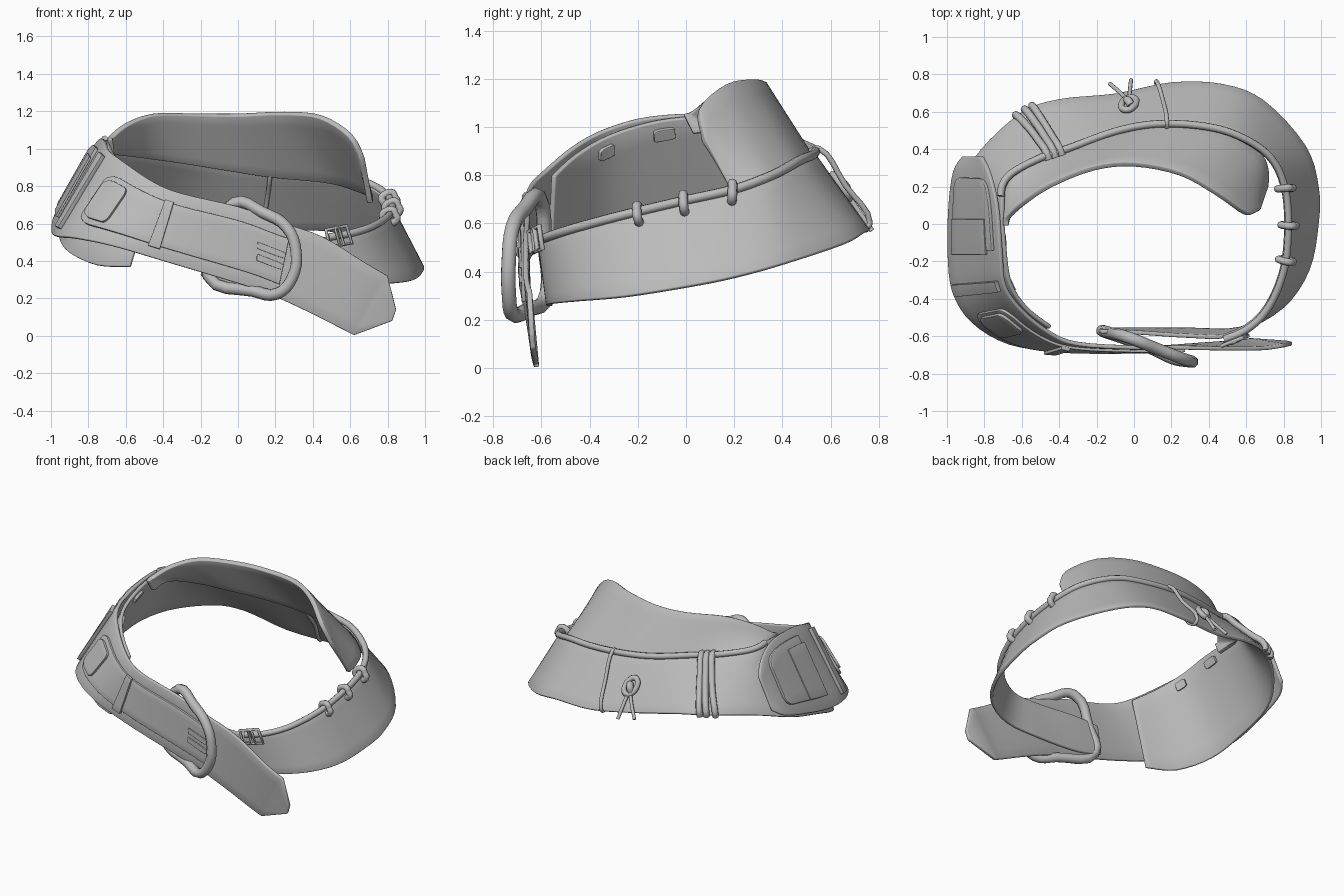
import bpy, bmesh, math
from mathutils import Vector as V

if "Cube" in bpy.data.objects:
    bpy.data.objects.remove(bpy.data.objects["Cube"])

leather = bpy.data.materials.new("grey_leather")
leather.diffuse_color = (0.5, 0.5, 0.5, 1)
leather.use_nodes = True
leather.node_tree.nodes["Principled BSDF"].inputs["Base Color"].default_value = leather.diffuse_color

# Cross-section stations: lower edge xyz, upper edge xyz
BAND = [(-.20, -.575, .32, -.18, -.585, .52), (0, -.575, .27, 0, -.59, .53),
        (.30, -.575, .255, .30, -.61, .52), (.57, -.57, .265, .50, -.605, .53),
        (.80, -.45, .28, .68, -.49, .57), (.94, -.25, .30, .79, -.27, .63),
        (.99, 0, .34, .82, -.02, .69), (.99, .20, .38, .80, .20, .74),
        (.92, .42, .44, .72, .36, .80), (.70, .66, .52, .55, .47, .86),
        (.48, .75, .57, .36, .52, .88), (.20, .76, .575, .12, .53, .90),
        (-.10, .70, .61, -.10, .49, .92), (-.40, .67, .675, -.35, .40, .96),
        (-.60, .60, .69, -.52, .34, .99), (-.82, .40, .67, -.68, .24, 1.03),
        (-.95, .18, .61, -.71, .10, 1.05), (-.96, -.10, .53, -.70, -.12, 1.03),
        (-.91, -.32, .45, -.67, -.32, .97), (-.76, -.49, .38, -.58, -.46, .89),
        (-.58, -.58, .37, -.45, -.56, .80)]
STRAP = [(-.91, .36, .71, -.81, .36, .92), (-.96, .28, .66, -.77, .27, 1.0),
         (-.985, .10, .61, -.73, .10, 1.05), (-.99, -.15, .55, -.71, -.15, 1.04),
         (-.965, -.36, .53, -.69, -.33, .99), (-.865, -.52, .52, -.60, -.46, .92),
         (-.67, -.635, .48, -.45, -.58, .82), (-.40, -.67, .40, -.30, -.64, .76),
         (0, -.67, .28, 0, -.66, .69), (.15, -.66, .23, .22, -.66, .61),
         (.35, -.645, .14, .45, -.665, .53), (.55, -.63, .04, .68, -.665, .39),
         (.62, -.62, .004, .80, -.65, .32)]
FLAP = [(.72, .20, .71, .68, .08, .95), (.72, .30, .75, .61, .06, 1.08),
        (.67, .39, .78, .45, .17, 1.18), (.50, .49, .83, .25, .28, 1.20),
        (.18, .54, .86, 0, .33, 1.19), (-.10, .49, .90, -.22, .31, 1.19),
        (-.35, .40, .94, -.45, .22, 1.19), (-.53, .33, .97, -.60, .12, 1.14),
        (-.68, .22, .99, -.69, .03, 1.07), (-.69, .03, .97, -.70, -.01, 1.05)]


def station(table, u):
    """Smooth interpolation between stations."""
    n = len(table) - 1
    i = max(0, min(int(u), n - 1))
    t = u - i
    a, b, c, d = (table[max(0, min(n, i + k))] for k in (-1, 0, 1, 2))
    p = [.5 * (2*b[k] + (c[k]-a[k])*t + (2*a[k]-5*b[k]+4*c[k]-d[k])*t*t
               + (3*b[k]-a[k]-3*c[k]+d[k])*t**3) for k in range(6)]
    return V(p[:3]), V(p[3:])


def on(table, u, v, off=0):
    """Point on a lofted surface, pushed outward by off."""
    lo, hi = station(table, u)
    n = len(table) - 1
    a, b = station(table, max(0, u - .1)), station(table, min(n, u + .1))
    tan = b[0].lerp(b[1], v) - a[0].lerp(a[1], v)
    return lo.lerp(hi, v) + tan.cross(hi - lo).normalized() * off


def finish(ob, angle=40):
    ob.data.materials.clear()
    ob.data.materials.append(leather)
    bpy.ops.object.select_all(action='DESELECT')
    ob.select_set(True)
    bpy.context.view_layer.objects.active = ob
    bpy.ops.object.shade_smooth_by_angle(angle=math.radians(angle))


def sheet(name, cols, thick, offset, bevel=.006):
    """Thick sheet from columns of points."""
    bm = bmesh.new()
    grid = [[bm.verts.new(p) for p in col] for col in cols]
    for g, h in zip(grid, grid[1:]):
        for j in range(len(g) - 1):
            bm.faces.new((g[j], h[j], h[j+1], g[j+1]))
    me = bpy.data.meshes.new(name)
    bm.to_mesh(me)
    bm.free()
    ob = bpy.data.objects.new(name, me)
    bpy.context.collection.objects.link(ob)
    s = ob.modifiers.new("thickness", 'SOLIDIFY')
    s.thickness, s.offset = thick, offset
    b = ob.modifiers.new("edge", 'BEVEL')
    b.width, b.segments, b.limit_method = bevel, 2, 'ANGLE'
    b.angle_limit = math.radians(50)
    finish(ob)


def patch(name, table, u0, u1, v0, v1, off, thick, r0=0, r1=0, n=14):
    """Plate lying on a surface; r0/r1 round its two ends (in u)."""
    cols = []
    for i in range(n + 1):
        u = u0 + (u1 - u0) * (.5 - .5 * math.cos(math.pi * i / n))
        k = 1
        for r, d in ((r0, u - u0), (r1, u1 - u)):
            if r and d < r:
                k *= .6 + .4 * math.sqrt(max(0, 1 - (1 - d / r)**2))
        m, h = (v0 + v1) / 2, (v1 - v0) / 2 * k
        cols.append([on(table, u, m + h * (j / 3 - 1), off) for j in range(7)])
    sheet(name, cols, thick, 1)


def tube(name, pts, r, closed=False, smooth=True):
    cu = bpy.data.curves.new(name, 'CURVE')
    cu.dimensions, cu.bevel_depth, cu.bevel_resolution = '3D', r, 2
    cu.use_fill_caps, cu.resolution_u = True, 4
    if smooth:
        sp = cu.splines.new('BEZIER')
        sp.bezier_points.add(len(pts) - 1)
        for q, p in zip(sp.bezier_points, pts):
            q.co, q.handle_left_type, q.handle_right_type = p, 'AUTO', 'AUTO'
    else:
        sp = cu.splines.new('POLY')
        sp.points.add(len(pts) - 1)
        for q, p in zip(sp.points, pts):
            q.co = (*p, 1)
    sp.use_cyclic_u = closed
    ob = bpy.data.objects.new(name, cu)
    bpy.context.collection.objects.link(ob)
    bpy.ops.object.select_all(action='DESELECT')
    ob.select_set(True)
    bpy.context.view_layer.objects.active = ob
    bpy.ops.object.convert(target='MESH')
    finish(bpy.context.object, 60)


def wrap(name, u, v0, v1, r, gap=.03, slant=0):
    """Cord loop passing around the band."""
    path = [(v0, gap), ((v0+v1)/2, gap), (v1, gap), (v1 + .03, 0),
            (v1, -gap), ((v0+v1)/2, -gap), (v0, -gap), (v0 - .03, 0)]
    tube(name, [on(BAND, u + slant * v, v, o) for v, o in path], r, True)


def loft(table, steps=4, rows=6):
    n = (len(table) - 1) * steps
    return [[on(table, i / steps, j / rows) for j in range(rows + 1)] for i in range(n + 1)]


# Main body sheets
sheet("main_band", loft(BAND), .022, -1)
sheet("back_flap", loft(FLAP), .03, -1)
tip_lo, tip_hi = V((.825, -.635, .08)), V((.845, -.64, .14))
sheet("front_strap", loft(STRAP) + [[tip_lo.lerp(tip_hi, j / 6) for j in range(7)]], .022, 0)

# Layers on the strap
patch("strap_overlay", STRAP, 4.75, 9.3, .18, .82, .005, .02, r0=.5, n=30)
patch("overlay_pad", STRAP, 4.85, 5.6, .25, .75, .02, .02, r0=.35, r1=.1)
patch("side_panel", STRAP, 1.2, 2.95, .15, .9, .008, .02, r0=.3)
patch("side_panel_flap", STRAP, 2.3, 3.05, .15, .8, .022, .012)
patch("side_loop", STRAP, 3.8, 4.12, .08, .93, .012, .022)
patch("front_loop", STRAP, 6.68, 6.9, .14, .84, .02, .02)
for k, v in enumerate((.42, .58)):
    patch(f"buckle_prong_{k}", STRAP, 8.5, 9.3, v - .045, v + .045, .022, .012, r1=.2)

# Large buckle ring, its bar runs behind the strap
tube("large_buckle", [V(p) for p in (
    (-.02, -.61, .71), (.13, -.67, .66), (.26, -.72, .58), (.31, -.735, .45),
    (.29, -.735, .31), (.21, -.72, .225), (.08, -.66, .24), (-.16, -.575, .32),
    (-.12, -.585, .5))], .032, True)

# Cord along the upper rim
tube("rim_cord", [on(BAND, 2.9 + i * .4, 1, .006) for i in range(33)], .02)

# Small buckle on the cord
for name, ua, ub in (("small_buckle", 2.85, 3.4), ("small_buckle_bar", 3.1, 3.2)):
    tube(name, [on(BAND, u, v, .035) for u, v in
                ((ua, .82), (ub, .82), (ub, 1.16), (ua, 1.16))], .011, True, False)

# Cord keepers on the right side
for k, u in enumerate((5.3, 6.05, 6.95)):
    wrap(f"cord_keeper_{k}", u, .9, 1.03, .02, .033)

# Cord windings on the outer back, thin loop around the band
for k, u in enumerate((13.72, 13.92, 14.14)):
    path = [(-.02, -.01), (.04, .018), (.35, .018), (.7, .018), (.98, .018), (1.05, -.01)]
    tube(f"back_winding_{k}", [on(BAND, u - .5 * v, v, o) for v, o in path], .021)
wrap("thin_back_loop", 11.27, .03, 1.0, .012, .025, -.5)

# Knot with two loose ends
tube("knot_ring", [on(BAND, 11.72 + .15 * math.cos(a), .45 + .15 * math.sin(a), .025)
                   for a in (i * math.pi / 4 for i in range(8))], .018, True)
tube("knot_core", [on(BAND, 11.67, .5, .025), on(BAND, 11.73, .42, .04), on(BAND, 11.77, .35, .025)], .022)
for k, u in enumerate((11.72, 12.1)):
    tube(f"knot_end_{k}", [on(BAND, 11.72, .4, .025), on(BAND, (u + 11.72) / 2, .12, .03),
                           on(BAND, u, -.14, .03)], .011)

# Inner rivet plates
for k, u in enumerate((16.7, 17.95)):
    patch(f"inner_plate_{k}", BAND, u, u + .4, .85, .94, -.04, .025, r0=.1, r1=.1)
